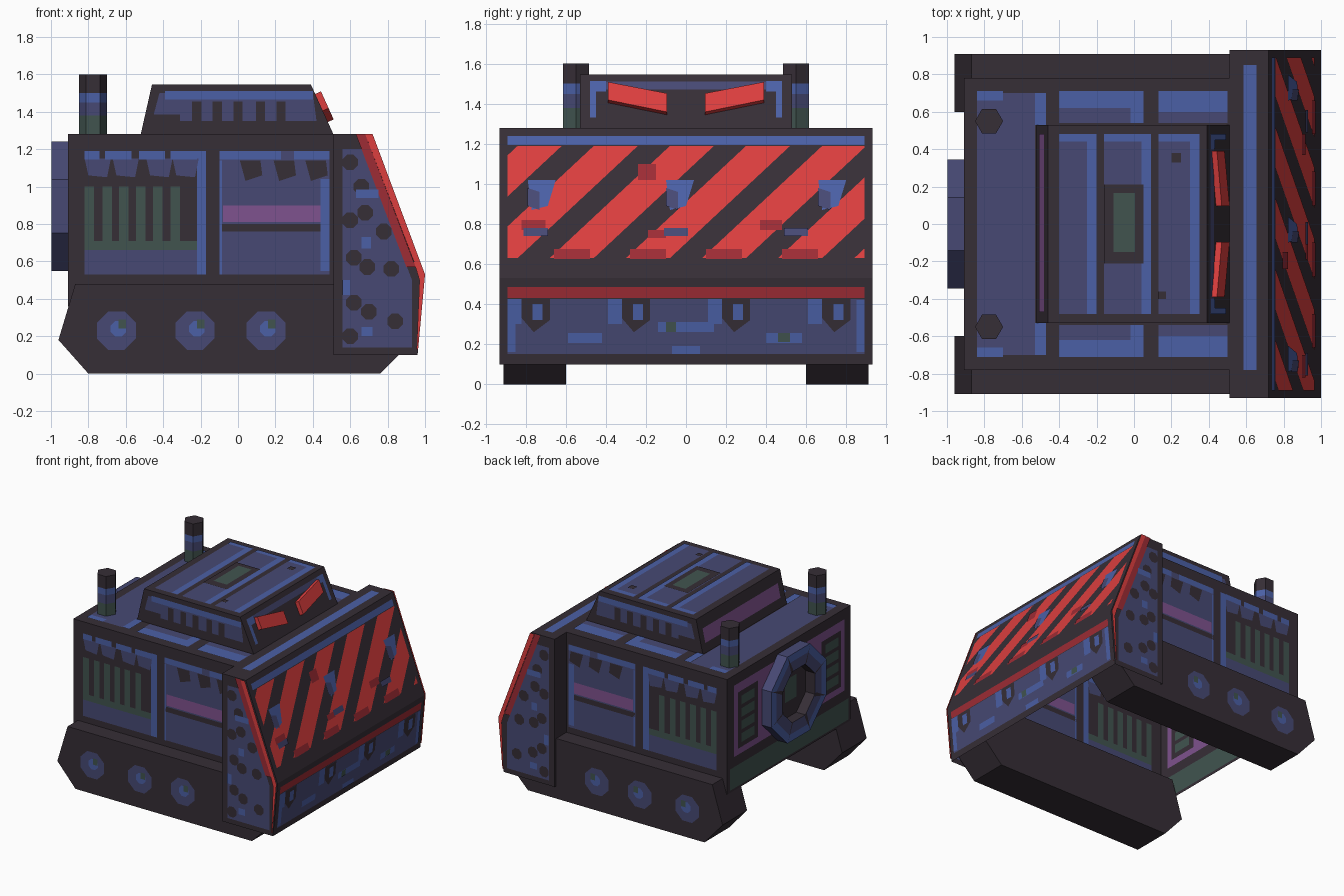
import bpy, bmesh, math
from mathutils import Vector as V

if "Cube" in bpy.data.objects:
    bpy.data.objects.remove(bpy.data.objects["Cube"])

def mat(name, rgb):
    m = bpy.data.materials.new(name)
    lin = [((c / 255 + .055) / 1.055) ** 2.4 if c > 10 else c / 3295 for c in rgb]
    m.diffuse_color = (*lin, 1)
    m.use_nodes = True
    m.node_tree.nodes["Principled BSDF"].inputs["Base Color"].default_value = m.diffuse_color
    return m

DARK = mat("charcoal", (54, 46, 54))
NAVY = mat("dull_blue", (71, 73, 116))
BLUE = mat("bright_blue", (75, 96, 166))
GREEN = mat("grey_green", (65, 84, 79))
PURPLE = mat("purple", (127, 82, 142))
RED = mat("red", (220, 62, 62))
MAROON = mat("dark_red", (158, 44, 53))

def finish(name, bm, m):
    me = bpy.data.meshes.new(name)
    bm.to_mesh(me)
    bm.free()
    me.materials.append(m)
    ob = bpy.data.objects.new(name, me)
    bpy.context.collection.objects.link(ob)
    return ob

def prism(name, a, b, m, drop=None):
    """Solid between two matching outlines; drop removes faces by normal."""
    bm = bmesh.new()
    A, B = [bm.verts.new(p) for p in a], [bm.verts.new(p) for p in b]
    n = len(A)
    bm.faces.new(A)
    bm.faces.new(B[::-1])
    for i in range(n):
        j = (i + 1) % n
        bm.faces.new((A[i], B[i], B[j], A[j]))
    bmesh.ops.recalc_face_normals(bm, faces=bm.faces[:])
    bm.normal_update()
    if drop:
        bmesh.ops.delete(bm, geom=[f for f in bm.faces if drop(f.normal)], context='FACES')
    return finish(name, bm, m)

def extrude(name, prof, y0, y1, m, drop=None):
    return prism(name, [(x, y0, z) for x, z in prof], [(x, y1, z) for x, z in prof], m, drop)

def paint(name, surf, m, polys, layer=1, mirror=False, inside=False):
    """Flat painted patches lying just off a surface."""
    bm = bmesh.new()
    for side in ((1, -1) if mirror else (1,)):
        for sgn in ((1, -1) if inside else (1,)):
            for p in polys:
                flip = V((1, side, 1))
                pts = [V(surf(a, b, sgn * .003 * layer)) * flip for a, b in p]
                out = (V(surf(0, .5, sgn)) - V(surf(0, .5, 0))) * flip
                f = bm.faces.new([bm.verts.new(q) for q in pts])
                f.normal_update()
                if f.normal.dot(out) < 0:
                    f.normal_flip()
    return finish(name, bm, m)

def r(a0, b0, a1, b1):
    return [(a0, b0), (a1, b0), (a1, b1), (a0, b1)]

def o(a, b, rad, n=8):
    return [(a + rad * math.cos((i + .5) * 2 * math.pi / n),
             b + rad * math.sin((i + .5) * 2 * math.pi / n)) for i in range(n)]

def clip(p, lim):
    """Clip an outline to |a| <= lim."""
    for s in (1, -1):
        q = []
        for i, (a, b) in enumerate(p):
            c, d = p[i - 1]
            if (s * a <= lim) != (s * c <= lim):
                t = (s * lim - c) / (a - c)
                q.append((s * lim, d + t * (b - d)))
            if s * a <= lim:
                q.append((a, b))
        p = q
    return p

# Hull: open underneath and towards the plough
extrude("hull", r(-.91, .36, .51, 1.28), -.78, .78, DARK, lambda n: n.z < -.9 or n.x > .9)
side = lambda a, b, d: (a, -.78 - d, b)
kw = dict(mirror=True, inside=True)
paint("hull_side_panels", side, NAVY, [r(-.82, .53, -.22, .66), r(-.10, .53, .49, 1.19)]
      + [[(x - .07, 1.15), (x - .05, 1.06), (x + .05, 1.05), (x + .07, 1.15)] for x in (-.75, -.60, -.42, -.28)], **kw)
paint("hull_side_trim", side, BLUE, [r(-.22, .53, -.17, 1.19)], **kw)
paint("hull_side_highlights", side, BLUE, [r(x, 1.145, x + w, 1.19) for x, w in
      ((-.82, .08), (-.71, .14), (-.53, .14), (-.36, .14), (-.10, .33), (.30, .19))]
      + [r(.44, .55, .49, 1.04), r(-.10, .53, -.085, 1.14)], 2, **kw)
paint("hull_side_notches", side, DARK, [r(-.10, .76, .44, .80)]
      + [[(x - .06, 1.14), (x - .03, 1.03), (x + .06, 1.06), (x + .05, 1.14)] for x in (.07, .25, .42)], 2, **kw)
paint("hull_side_vents", side, GREEN, [r(-.82, .66, -.22, .71)]
      + [r(x - .025, .71, x + .025, 1.0) for x in (-.795, -.70, -.61, -.52, -.43, -.335)], **kw)
paint("hull_side_bar", side, PURPLE, [r(-.08, .81, .44, .90)], 2, **kw)

# Hull roof paint
roof = lambda a, b, d: (a, b, 1.28 + d)
paint("roof_rear_panel", roof, NAVY, [r(-.84, -.70, -.53, .70)])
paint("roof_side_panels", roof, NAVY, [r(-.40, .54, .05, .70), r(.13, .54, .50, .70)], mirror=True)
paint("roof_trim", roof, BLUE, [r(-.53, .53, -.47, .70), r(-.02, .54, .05, .71), r(-.40, .62, -.02, .71),
      r(.13, .60, .50, .71), r(-.84, .66, -.70, .71)], 2, mirror=True)

# Rear wall paint
back = lambda a, b, d: (-.91 - d, a, b)
paint("rear_panel", back, PURPLE, [r(-.70, .63, .70, 1.2)], inside=True)
paint("rear_skirt", back, GREEN, [r(-.75, .38, .75, .55)], inside=True)
paint("rear_vent_wells", back, DARK, [r(.40, .68, .65, 1.13)], 2, **kw)
paint("rear_vent_slots", back, GREEN, [r(.45, z, .61, z + .07) for z in (.72, .82, .92, 1.02)], 3, **kw)
paint("rear_hub_disc", back, DARK, [o(0, .895, .36)], 2, inside=True)
paint("rear_hub_mark", back, GREEN, [r(-.08, .82, .06, 1.0)], 3, inside=True)

# Tracks with painted road wheels
for s, n in ((-1, "front"), (1, "back")):
    extrude(n + "_track", [(-.96, .18), (-.80, 0), (.76, 0), (.93, .17), (.87, .48), (-.87, .48)],
            s * .60, s * .91, DARK)
trk = lambda a, b, d: (a, -.91 - d, b)
wheels = (-.65, -.23, .15)
paint("road_wheels", trk, NAVY, [o(x, .23, .112) for x in wheels], mirror=True)
paint("wheel_hubs", trk, BLUE, [o(x + .01, .24, .045) for x in wheels], 2, mirror=True)
paint("wheel_bolts", trk, GREEN, [r(x + .01, .24, x + .05, .29) for x in wheels], 3, mirror=True)

# Plough: shell open at the bottom and rear, with side flanges
extrude("plough", [(.51, .10), (.51, 1.28), (.72, 1.28), (1, .53), (.96, .10)], -.93, .93, DARK,
        lambda n: n.z < -.9 or n.x < -.99)
paint("plough_flanges", lambda a, b, d: (.513 - d, a, b), DARK, [r(.78, .10, .93, 1.28)], mirror=True)
slope = lambda a, b, d: (.72 + (1.28 - b) * .28 / .75 + d, a, b)
lower = lambda a, b, d: (1 - (.53 - b) * .04 / .43 + d, a, b)
stripes = [clip([(c - .11, 1.19), (c + .11, 1.19), (c - .49, .63), (c - .71, .63)], .89)
           for c in (-.73 + .38 * i for i in range(7))]
paint("plough_stripes", slope, RED, [p for p in stripes if len(p) > 2], inside=True)
feet = [r(c - .09, .625, c + .09, .675) for c in (-.57, -.19, .19, .57)]
paint("plough_worn_paint", slope, MAROON, feet + [r(-.24, 1.02, -.15, 1.1), r(-.82, .77, -.70, .82),
      r(-.19, .73, -.10, .77), r(.37, .77, .48, .82)], 2)
paint("plough_top_band", slope, BLUE, [r(-.89, 1.195, .89, 1.24)], inside=True)
chips = (-.72, -.03, .73)
paint("plough_chips", slope, BLUE, [[(c - .07, 1.02), (c + .07, 1.02), (c + .03, .89), (c - .05, .87)] for c in chips], 2)
paint("plough_chip_shadows", slope, NAVY, [[(c - .07, .98), (c - .01, .96), (c - .01, .87), (c - .07, .89)] for c in chips]
      + [r(c - .06, .74, c + .06, .78) for c in (-.75, -.05, .55)], 3)
paint("plough_red_band", lower, MAROON, [r(-.89, .43, .89, .485)], inside=True)
paint("plough_lower_panel", lower, NAVY, [r(-.89, .15, .89, .425)], inside=True)
dents = (-.75, -.25, .25, .75)
paint("plough_lower_trim", lower, BLUE, [r(-.59, .205, -.42, .255), r(-.14, .26, .14, .31), r(.40, .205, .58, .255),
      r(-.89, .16, -.85, .42), r(.85, .16, .89, .42), r(-.07, .15, .07, .19)]
      + [r(c - .14, .30, c - .07, .425) for c in dents], 2)
paint("plough_lower_dents", lower, DARK, [[(c - .07, .425), (c - .07, .33), (c - .01, .26), (c + .07, .32), (c + .07, .425)]
      for c in dents], 2)
paint("plough_dent_shine", lower, BLUE, [r(c - .015, .32, c + .035, .40) for c in dents], 3)
paint("plough_bolts", lower, GREEN, [r(-.10, .26, -.05, .31), r(.46, .21, .52, .255)], 3)

# Plough sides and top
cheek = lambda a, b, d: (a, -.93 - d, b)
paint("cheek_panels", cheek, NAVY, [[(.56, .14), (.93, .14), (.93, .50), (.67, 1.20), (.56, 1.20)]], **kw)
paint("cheek_dents", cheek, DARK, [o(a, b, .045) for a, b in ((.60, 1.13), (.68, .86), (.60, .82), (.70, .33), (.62, .62),
      (.84, .28), (.60, .20), (.82, .56), (.69, .57), (.62, .38), (.78, .76), (.66, 1.0))], 2, mirror=True)
paint("cheek_highlights", cheek, BLUE, [r(.63, .94, .75, .985), r(.66, .67, .71, .73), r(.56, .42, .60, .50),
      r(.66, .20, .72, .25)], 3, mirror=True)
paint("cheek_dark_edge", cheek, MAROON, [[(.63, 1.28), (.68, 1.28), (.95, .57), (.90, .57)]], 3, **kw)
paint("cheek_red_edge", cheek, RED, [[(.68, 1.28), (.72, 1.28), (1, .53), (.963, .13), (.955, .13), (.97, .50), (.94, .60)]], 4, **kw)
paint("plough_top_strip", roof, BLUE, [r(.585, -.78, .655, .85)])

# Cab with painted roof, sides and ends
extrude("cab", [(-.52, 1.28), (-.46, 1.545), (.39, 1.545), (.51, 1.28)], -.53, .53, DARK)
lid = lambda a, b, d: (a, b, 1.545 + d)
paint("cab_roof_panels", lid, NAVY, [r(-.40, -.48, -.20, .48), r(-.16, -.48, .09, .48), r(.13, -.48, .35, .48)])
paint("cab_roof_trim", lid, BLUE, [r(-.25, -.48, -.20, .48), r(.04, -.48, .09, .48), r(.30, -.48, .35, .48),
      r(-.40, .44, -.25, .48), r(-.16, .44, .04, .48), r(.13, .44, .30, .48)], 2)
paint("cab_hatch_rim", lid, DARK, [r(-.16, -.21, .05, .21), r(.20, .33, .25, .38), r(.13, -.40, .17, -.36)], 3)
paint("cab_hatch", lid, GREEN, [r(-.11, -.15, .005, .165)], 4)
cabside = lambda a, b, d: (a, -.53 - d, b)
paint("cab_side_panels", cabside, NAVY, [[(-.46, 1.35), (.42, 1.35), (.40, 1.50), (-.42, 1.50)]], mirror=True)
paint("cab_side_strip", cabside, BLUE, [r(-.39, 1.465, .40, 1.51)], 2, mirror=True)
paint("cab_side_slots", cabside, DARK, [r(x - .025, 1.35, x + .025, 1.455) for x in (-.22, -.11, 0, .12, .23)]
      + [r(-.46, 1.35, -.31, 1.385)], 2, mirror=True)
brow = lambda a, b, d: (.39 + (1.545 - b) * .12 / .265 + d * .909, a, b + d * .42)
paint("cab_front_band", brow, NAVY, [r(-.48, 1.47, .48, 1.51)])
paint("cab_front_corners", brow, BLUE, [r(.40, 1.46, .48, 1.51), r(.45, 1.33, .48, 1.46)], 2, mirror=True)
tail = lambda a, b, d: (-.46 - (1.545 - b) * .06 / .265 - d, a, b)
paint("cab_rear_bar", tail, PURPLE, [r(-.47, 1.35, .48, 1.46)])

# Slanted headlights
for s, n in ((-1, "front"), (1, "back")):
    p = [(.39 * s, 1.495), (.095 * s, 1.438), (.095 * s, 1.345), (.39 * s, 1.405)]
    prism(n + "_headlight", [brow(a, b, -.005) for a, b in p], [brow(a, b, .034) for a, b in p], RED)

# Hexagonal exhaust stacks in colour bands
for s, n in ((-1, "front"), (1, "back")):
    for k, (z0, z1, m) in enumerate(((1.27, 1.38, GREEN), (1.38, 1.45, NAVY), (1.45, 1.50, BLUE), (1.50, 1.60, DARK))):
        hexa = [(-.775 + .075 * math.cos(i * math.pi / 3), s * .55 + .075 * math.sin(i * math.pi / 3)) for i in range(6)]
        prism(f"{n}_exhaust_{k}", [(x, y, z0) for x, y in hexa], [(x, y, z1) for x, y in hexa], m)

# Spare wheel: octagonal ring on the rear wall
bm = bmesh.new()
R, H = .345 / math.cos(math.pi / 8), .22
loops = [[bm.verts.new((x, a, b)) for a, b in o(0, .895, rad)] for x, rad in ((-.91, R), (-.997, R), (-.997, H), (-.91, H))]
for k in range(4):
    for i in range(8):
        j = (i + 1) % 8
        f = bm.faces.new((loops[k][i], loops[k][j], loops[(k + 1) % 4][j], loops[(k + 1) % 4][i]))
        f.material_index = 1 if k == 2 else 0
bmesh.ops.recalc_face_normals(bm, faces=bm.faces[:])
finish("spare_wheel", bm, NAVY).data.materials.append(DARK)
tyre = lambda a, b, d: (-.997 - d / 4, a, b)
A, B, C = o(0, .895, R), o(0, .895, .31), o(0, .895, H)
paint("spare_wheel_rim", tyre, BLUE, [[A[i - 1], A[i], B[i], B[i - 1]] for i in range(8)], 2)
paint("spare_wheel_joints", tyre, DARK, [[(a + .012 * t, b + .012 * u) for (a, b), t, u in
      ((A[i], 0, 0), (C[i], -1, 1), (C[i], 1, -1))] for i in range(8)], 4)
